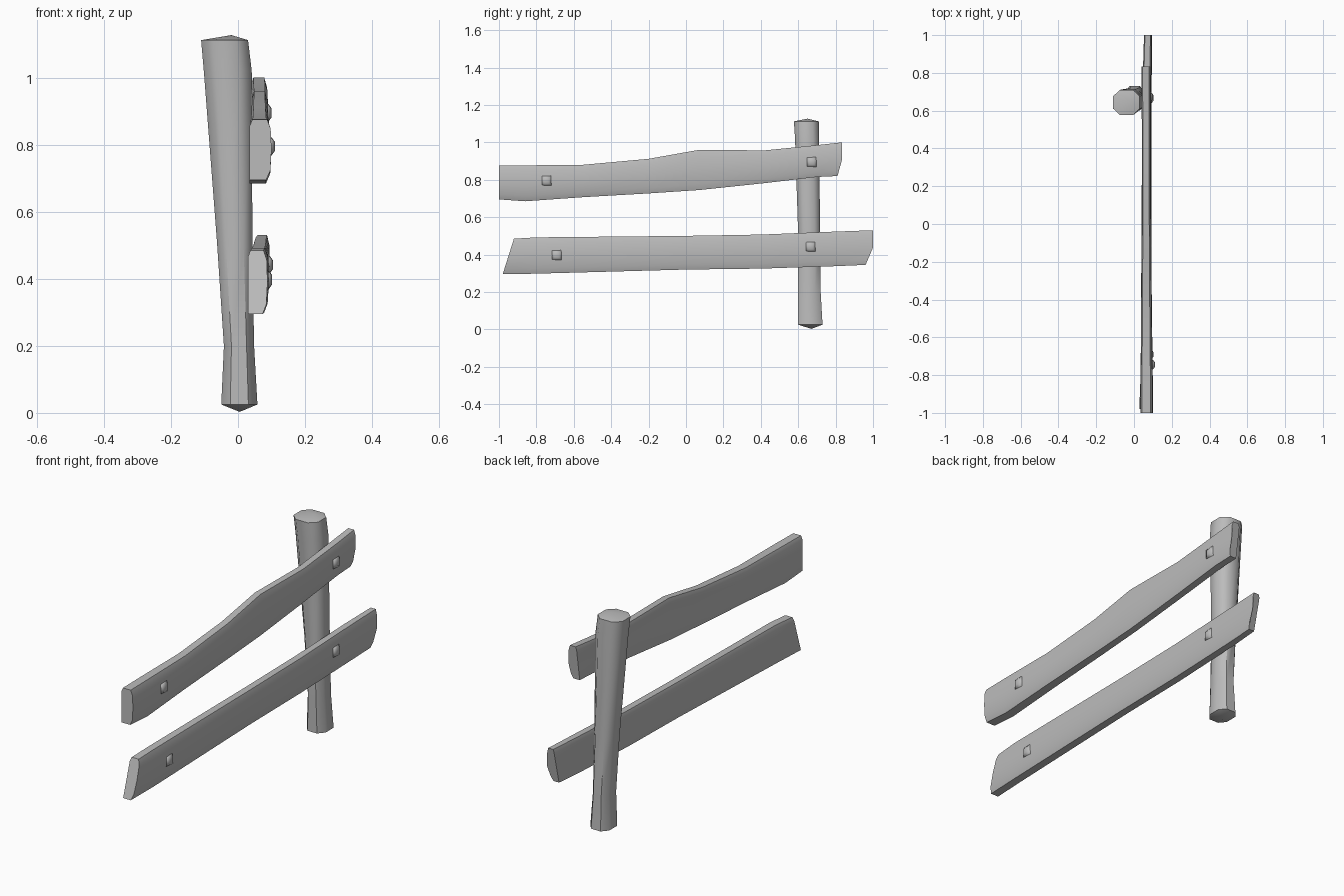
import bpy, bmesh, math
from mathutils import Vector

cube = bpy.data.objects.get("Cube")
if cube:
    bpy.data.objects.remove(cube)

wood = bpy.data.materials.new("plain_grey")
wood.use_nodes = True
wood.diffuse_color = (0.5, 0.5, 0.5, 1)
wood.node_tree.nodes["Principled BSDF"].inputs["Base Color"].default_value = wood.diffuse_color


def loft(name, rings, tips=(None, None), angle=40):
    """Skin rings of points; close each end with a face or a fan to a tip."""
    bm = bmesh.new()
    loops = [[bm.verts.new(p) for p in ring] for ring in rings]
    n = len(loops[0])
    for a, b in zip(loops, loops[1:]):
        for i in range(n):
            j = (i + 1) % n
            bm.faces.new((a[i], a[j], b[j], b[i]))
    for loop, tip in ((loops[0], tips[0]), (loops[-1], tips[1])):
        if tip:
            v = bm.verts.new(tip)
            for i in range(n):
                bm.faces.new((loop[i], loop[(i + 1) % n], v))
        else:
            bm.faces.new(loop)
    bmesh.ops.recalc_face_normals(bm, faces=bm.faces)
    mesh = bpy.data.meshes.new(name)
    bm.to_mesh(mesh)
    bm.free()
    mesh.materials.append(wood)
    obj = bpy.data.objects.new(name, mesh)
    bpy.context.collection.objects.link(obj)
    bpy.ops.object.select_all(action='DESELECT')
    obj.select_set(True)
    bpy.context.view_layer.objects.active = obj
    bpy.ops.object.shade_smooth_by_angle(angle=math.radians(angle))
    return obj


# Leaning post: rounded square rings given as z, x range, y range
def post_ring(z, x0, x1, y0, y1):
    c = Vector(((x0 + x1) / 2, (y0 + y1) / 2, z))
    pts = []
    for u, v in ((1, .5), (.5, 1), (-.5, 1), (-1, .5), (-1, -.5), (-.5, -1), (.5, -1), (1, -.5)):
        pts.append(c + Vector((u * (x1 - x0) / 2, v * (y1 - y0) / 2, 0)))
    return pts


post = [(.025, -.05, .058, .60, .73), (.2, -.042, .048, .60, .72),
        (.5, -.062, .043, .60, .717), (1.02, -.102, .041, .583, .712),
        (1.112, -.11, .03, .577, .71)]
loft("post", [post_ring(*r) for r in post], ((0.005, .67, .003), (-.02, .65, 1.127)), 50)


# Rails: flat back, softly bulging outer face, slanted ends
SECTION = ((0, 0), (.75, 0), (.94, .15), (1, .5), (.96, .85), (.8, 1), (.12, 1), (0, .9))


def rail_ring(yt, zt, yb, zb, x0, x1):
    ring = []
    for u, t in SECTION:
        s = t if yb < 0 else min(1, 2 * t)
        ring.append((x0 + u * (x1 - x0), yb + s * (yt - yb), zb + t * (zt - zb)))
    return ring


upper = [(-1, .875, -1, .695, .035, .1), (-.86, .877, -.86, .685, .035, .1),
         (-.55, .88, -.55, .707, .037, .096), (-.2, .912, -.2, .727, .04, .092),
         (.07, .96, .07, .745, .042, .09), (.42, .957, .42, .782, .042, .09),
         (.7, .985, .7, .815, .04, .09), (.835, 1, .81, .82, .04, .088)]
lower = [(-.92, .485, -.98, .295, .03, .088), (-.8, .492, -.8, .298, .035, .092),
         (0, .5, 0, .32, .04, .092), (.4, .507, .4, .325, .042, .093),
         (.8, .523, .8, .338, .047, .094), (1, .53, .96, .345, .053, .095)]
loft("upper_rail", [rail_ring(*r) for r in upper])
loft("lower_rail", [rail_ring(*r) for r in lower])


# Square nail heads with sloping sides
def nail(name, y, z, x):
    def square(px, r):
        return [(px, y + a * r, z + b * r * 1.05) for a, b in ((-1, -.9), (1, -1), (.9, 1), (-1, .9))]
    loft(name, [square(x - .03, .027), square(x - .009, .025), square(x, .013)], angle=60)


nail("upper_front_nail", -.745, .795, .11)
nail("upper_back_nail", .673, .895, .1)
nail("lower_front_nail", -.69, .397, .102)
nail("lower_back_nail", .667, .442, .104)
